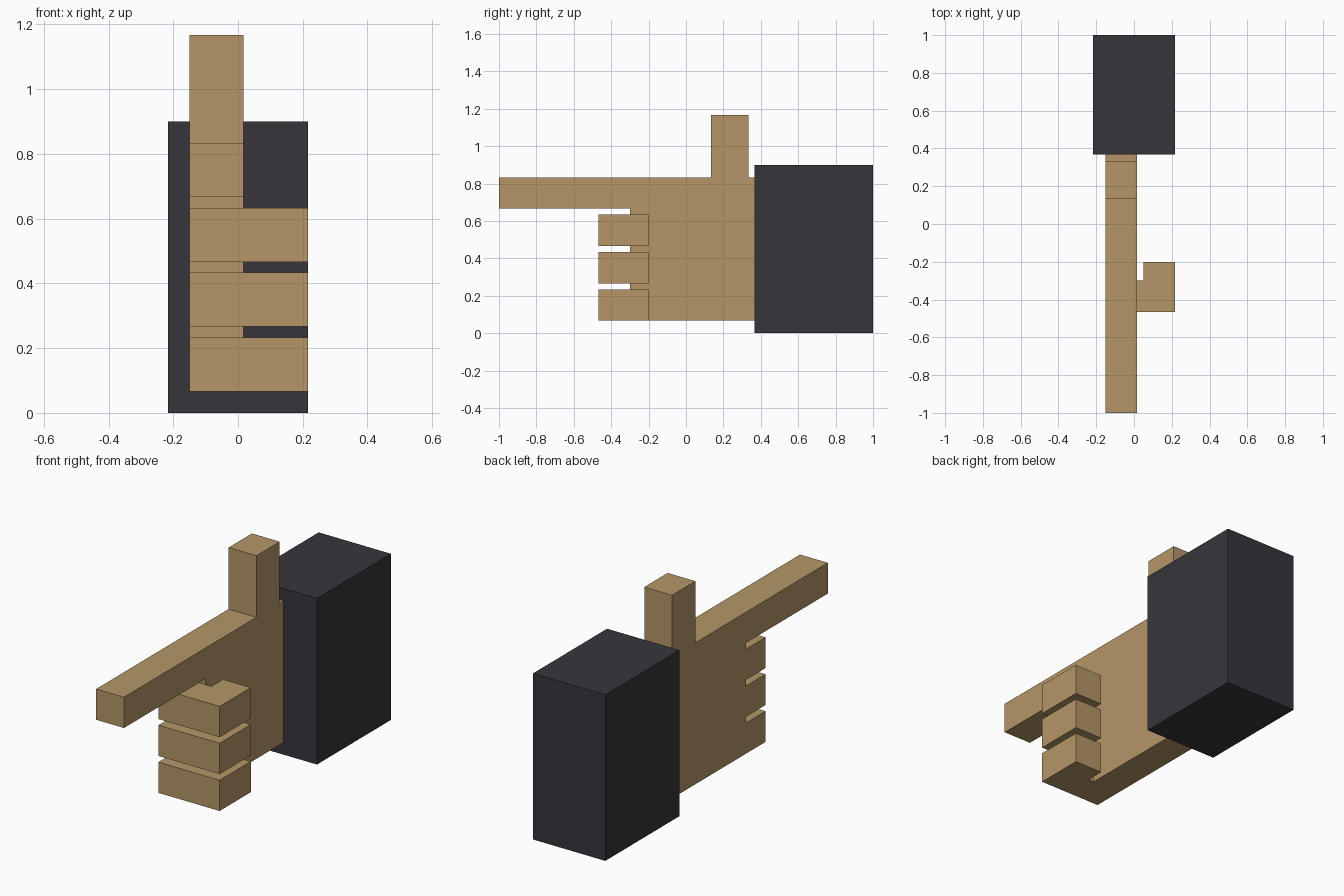
import bpy
import bmesh
from mathutils import Vector

cube = bpy.data.objects.get("Cube")
if cube:
    bpy.data.objects.remove(cube, do_unlink=True)


def make_material(name, rgb):
    mat = bpy.data.materials.new(name)
    mat.use_nodes = True
    mat.diffuse_color = (*rgb, 1)
    mat.node_tree.nodes["Principled BSDF"].inputs["Base Color"].default_value = (*rgb, 1)
    return mat


def extrude_profile(name, points, direction, mat):
    """Extrude a closed flat outline of 3D points along a vector."""
    bm = bmesh.new()
    face = bm.faces.new([bm.verts.new(p) for p in points])
    result = bmesh.ops.extrude_face_region(bm, geom=[face], use_keep_orig=True)
    moved = [v for v in result["geom"] if isinstance(v, bmesh.types.BMVert)]
    bmesh.ops.translate(bm, verts=moved, vec=Vector(direction))
    bmesh.ops.recalc_face_normals(bm, faces=bm.faces[:])
    mesh = bpy.data.meshes.new(name)
    bm.to_mesh(mesh)
    bm.free()
    mesh.materials.append(mat)
    obj = bpy.data.objects.new(name, mesh)
    bpy.context.collection.objects.link(obj)
    return obj


def box(name, x, y, z, mat):
    outline = [(x[0], y[0], z[0]), (x[1], y[0], z[0]), (x[1], y[1], z[0]), (x[0], y[1], z[0])]
    return extrude_profile(name, outline, (0, 0, z[1] - z[0]), mat)


tan = make_material("tan skin", (0.462, 0.305, 0.138))
dark = make_material("charcoal sleeve", (0.038, 0.036, 0.044))

U = 1 / 30              # modelling unit
THICK = 5 * U           # thickness of the palm and every finger
X0 = -4.5 * U           # flat back of the hand
X1 = X0 + THICK

# Sleeve block
box("sleeve", (-6.5 * U, 6.5 * U), (11 * U, 1), (0, 27 * U), dark)

# Palm slab, pointing finger and raised thumb
box("palm", (X0, X1), (-9 * U, 11 * U), (2 * U, 25 * U), tan)
box("pointing_finger", (X0, X1), (-1, -9 * U), (20 * U, 25 * U), tan)
box("thumb", (X0, X1), (4 * U, 10 * U), (25 * U, 35 * U), tan)

# Three curled fingers with L-shaped outlines
TIP = 6.5 * U
curl = [(X0, -14 * U), (TIP, -14 * U), (TIP, -6 * U),
        (TIP - THICK, -6 * U), (TIP - THICK, -9 * U), (X0, -9 * U)]
for i, name in enumerate(("little_finger", "ring_finger", "middle_finger")):
    z = (2 + 6 * i) * U
    extrude_profile(name, [(x, y, z) for x, y in curl], (0, 0, THICK), tan)
